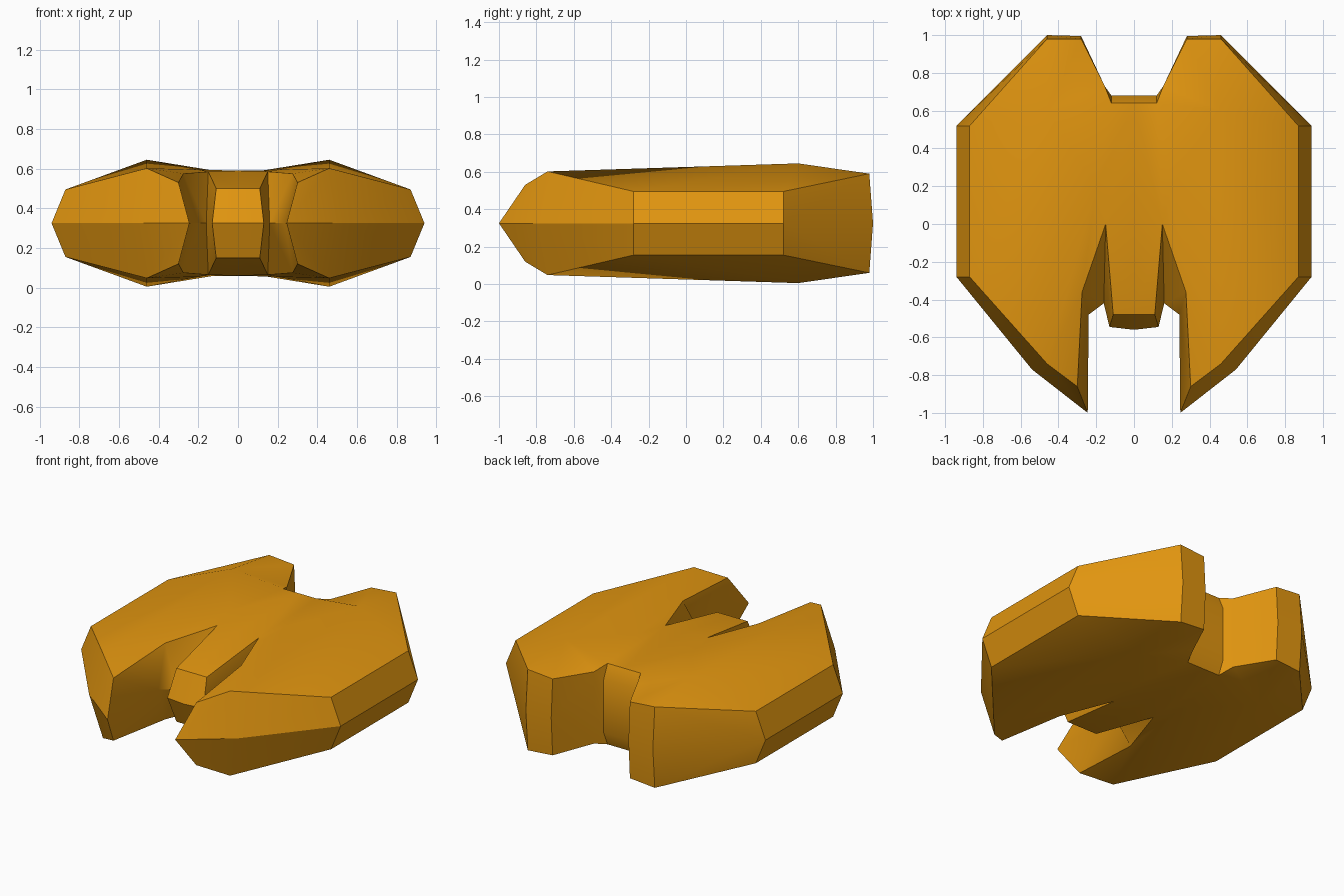
import bpy, bmesh, math
from mathutils import Vector

if "Cube" in bpy.data.objects:
    bpy.data.objects.remove(bpy.data.objects["Cube"])

MID_Z = 0.325  # height of the hull's symmetry plane

# Upper rim of the right half, back centre round to nose (z above the mid plane)
RIM = [(0, .64, .265), (.12, .64, .265), (.155, .73, .235), (.28, .98, .25),
       (.46, .98, .265), (.87, .52, .17), (.87, -.28, .17), (.46, -.74, .277),
       (.30, -.86, .205), (.275, -.36, .25), (.15, 0, .26), (.11, -.48, .175),
       (0, -.48, .175)]
# Matching waist outline on the mid plane
WAIST = [(0, .68), (.12, .68), (.155, .73), (.28, .995), (.46, 1), (.94, .52),
         (.94, -.28), (.54, -.77), (.245, -1), (.24, -.48), (.16, -.42),
         (.13, -.545), (0, -.56)]

bm = bmesh.new()
rim = [bm.verts.new(p) for p in RIM]
waist = [bm.verts.new((x, y, 0)) for x, y in WAIST]
peak = bm.verts.new((.46, .6, .32))
valley = bm.verts.new((.2, .2, .27))
spine = bm.verts.new((0, 0, .265))
back = [bm.verts.new((x, .68, .175)) for x in (0, .12)]

# Side walls between rim and waist
for i in range(2, 12):
    bm.faces.new((rim[i], waist[i], waist[i + 1], rim[i + 1]))

# Tail wall with its small chamfer
bm.faces.new((rim[0], rim[1], back[1], back[0]))
bm.faces.new((back[0], back[1], waist[1], waist[0]))
bm.faces.new((rim[1], back[1], waist[1], waist[2], rim[2]))

# Upper deck: wing fan around the peak, then inner prong and centre spine
for i in range(1, 7):
    bm.faces.new((peak, rim[i], rim[i + 1]))
for f in ((peak, rim[7], valley), (valley, rim[7], rim[9]),
          (rim[7], rim[8], rim[9]), (valley, rim[9], rim[10]),
          (peak, valley, rim[1]), (spine, rim[10], valley, rim[1], rim[0]),
          (rim[12], rim[11], rim[10], spine)):
    bm.faces.new(f)

# Mirror to the underside and the left half
for axis in 'ZX':
    bmesh.ops.mirror(bm, geom=bm.verts[:] + bm.edges[:] + bm.faces[:],
                     axis=axis, merge_dist=0.0005)
bmesh.ops.remove_doubles(bm, verts=bm.verts[:], dist=0.0005)
bmesh.ops.recalc_face_normals(bm, faces=bm.faces[:])

mesh = bpy.data.meshes.new("ship_hull")
bm.to_mesh(mesh)
bm.free()
hull = bpy.data.objects.new("ship_hull", mesh)
bpy.context.collection.objects.link(hull)
hull.location = Vector((0, 0, MID_Z))

# Amber paint
paint = bpy.data.materials.new("amber_paint")
paint.diffuse_color = (0.75, 0.3, 0.005, 1)
paint.use_nodes = True
paint.node_tree.nodes["Principled BSDF"].inputs["Base Color"].default_value = paint.diffuse_color
mesh.materials.append(paint)

# Soft deck, crisp rims
bpy.context.view_layer.objects.active = hull
hull.select_set(True)
bpy.ops.object.shade_smooth_by_angle(angle=math.radians(28))
